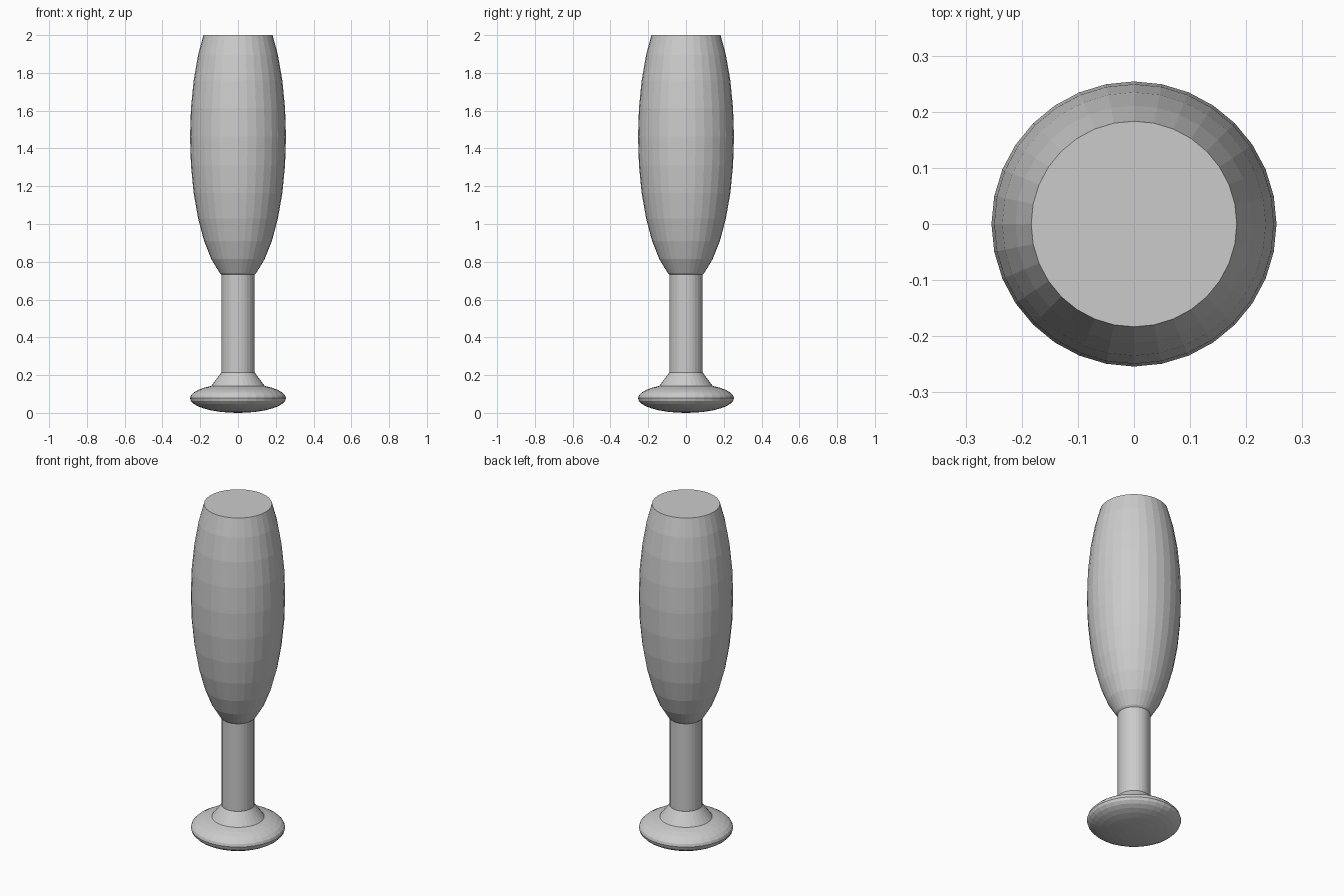
import bpy, bmesh
from math import sin, cos, pi
from mathutils import Matrix

if "Cube" in bpy.data.objects:
    bpy.data.objects.remove(bpy.data.objects["Cube"])

SIDES = 32


def finish(name, bm):
    bmesh.ops.recalc_face_normals(bm, faces=bm.faces)
    mesh = bpy.data.meshes.new(name)
    bm.to_mesh(mesh)
    bm.free()
    obj = bpy.data.objects.new(name, mesh)
    bpy.context.collection.objects.link(obj)
    return obj


def ellipsoid(name, radius, half_height, z, cut_z=None):
    bm = bmesh.new()
    mat = Matrix.Translation((0, 0, z)) @ Matrix.Diagonal((radius, radius, half_height, 1))
    bmesh.ops.create_uvsphere(bm, u_segments=SIDES, v_segments=16, radius=1, matrix=mat)
    if cut_z is not None:
        # slice off the top and close it with a flat cap
        cut = bmesh.ops.bisect_plane(bm, geom=bm.verts[:] + bm.edges[:] + bm.faces[:],
                                     plane_co=(0, 0, cut_z), plane_no=(0, 0, 1),
                                     clear_outer=True)
        rim = [g for g in cut["geom_cut"] if isinstance(g, bmesh.types.BMEdge)]
        bmesh.ops.contextual_create(bm, geom=rim)
    return finish(name, bm)


def tapered(name, r_bottom, r_top, z0, z1):
    bm = bmesh.new()
    bmesh.ops.create_cone(bm, cap_ends=True, segments=SIDES, radius1=r_bottom, radius2=r_top,
                          depth=z1 - z0, matrix=Matrix.Translation((0, 0, (z0 + z1) / 2)))
    return finish(name, bm)


# rounded foot, collar, stem and truncated bowl
ellipsoid("foot", 0.254, 0.078, 0.078)
tapered("collar", 0.145, 0.089, 0.138, 0.213)
tapered("stem", 0.088, 0.088, 0.13, 0.76)
ellipsoid("bowl", 0.254, 0.78, 1.462, cut_z=2.0)
